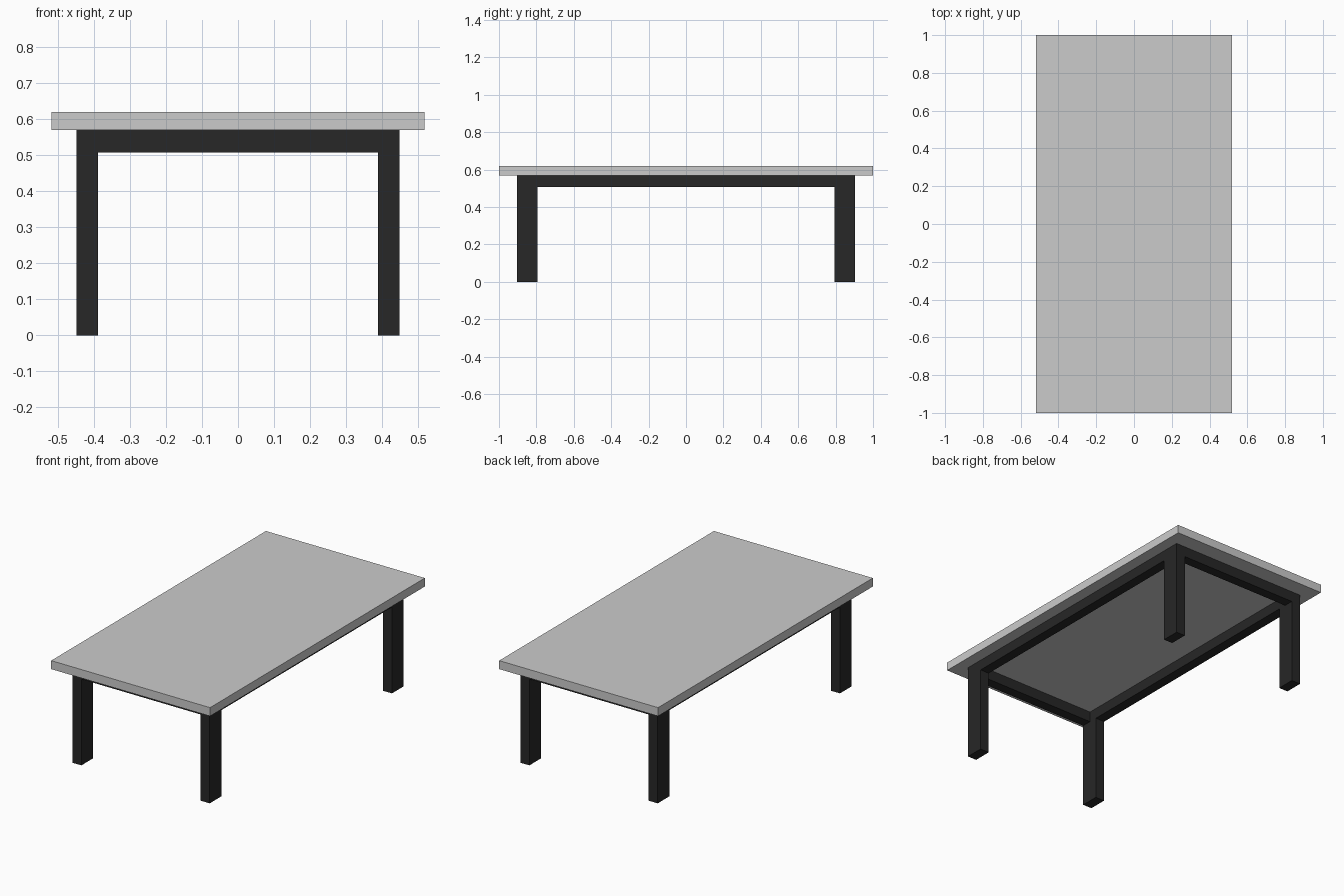
import bpy

if "Cube" in bpy.data.objects:
    bpy.data.objects.remove(bpy.data.objects["Cube"])

dark = bpy.data.materials.new("dark_frame")
dark.diffuse_color = (0.02, 0.02, 0.02, 1)
dark.use_nodes = True
dark.node_tree.nodes["Principled BSDF"].inputs["Base Color"].default_value = dark.diffuse_color


def box(name, lo, hi, mat=None):
    """Box spanning the corners lo and hi."""
    bpy.ops.mesh.primitive_cube_add(size=1, location=[(a + b) / 2 for a, b in zip(lo, hi)])
    ob = bpy.context.object
    ob.name = name
    ob.scale = [b - a for a, b in zip(lo, hi)]
    bpy.ops.object.transform_apply(location=False, rotation=False, scale=True)
    if mat:
        ob.data.materials.append(mat)
    return ob


HX, HY = 0.448, 0.903          # outer half extents of the frame
LX, LY = 0.059, 0.109          # leg section
RAIL = 0.059                   # rail thickness
Z_RAIL, Z_TOP = 0.508, 0.57    # rail bottom, underside of the top

# Tabletop
box("tabletop", (-0.518, -1, Z_TOP), (0.518, 1, 0.62))

# Legs, one at each corner of the frame
for sy, fb in ((-1, "front"), (1, "back")):
    for sx, lr in ((-1, "left"), (1, "right")):
        xs = sorted((sx * HX, sx * (HX - LX)))
        ys = sorted((sy * HY, sy * (HY - LY)))
        box(f"{fb}_{lr}_leg", (xs[0], ys[0], 0), (xs[1], ys[1], Z_TOP), dark)

# Long rails between the legs
for s, side in ((-1, "left"), (1, "right")):
    xs = sorted((s * HX, s * (HX - RAIL)))
    box(f"{side}_rail", (xs[0], -HY + LY, Z_RAIL), (xs[1], HY - LY, Z_TOP), dark)

# Short rails between the legs
for s, side in ((-1, "front"), (1, "back")):
    ys = sorted((s * HY, s * (HY - RAIL)))
    box(f"{side}_rail", (-HX + LX, ys[0], Z_RAIL), (HX - LX, ys[1], Z_TOP), dark)
